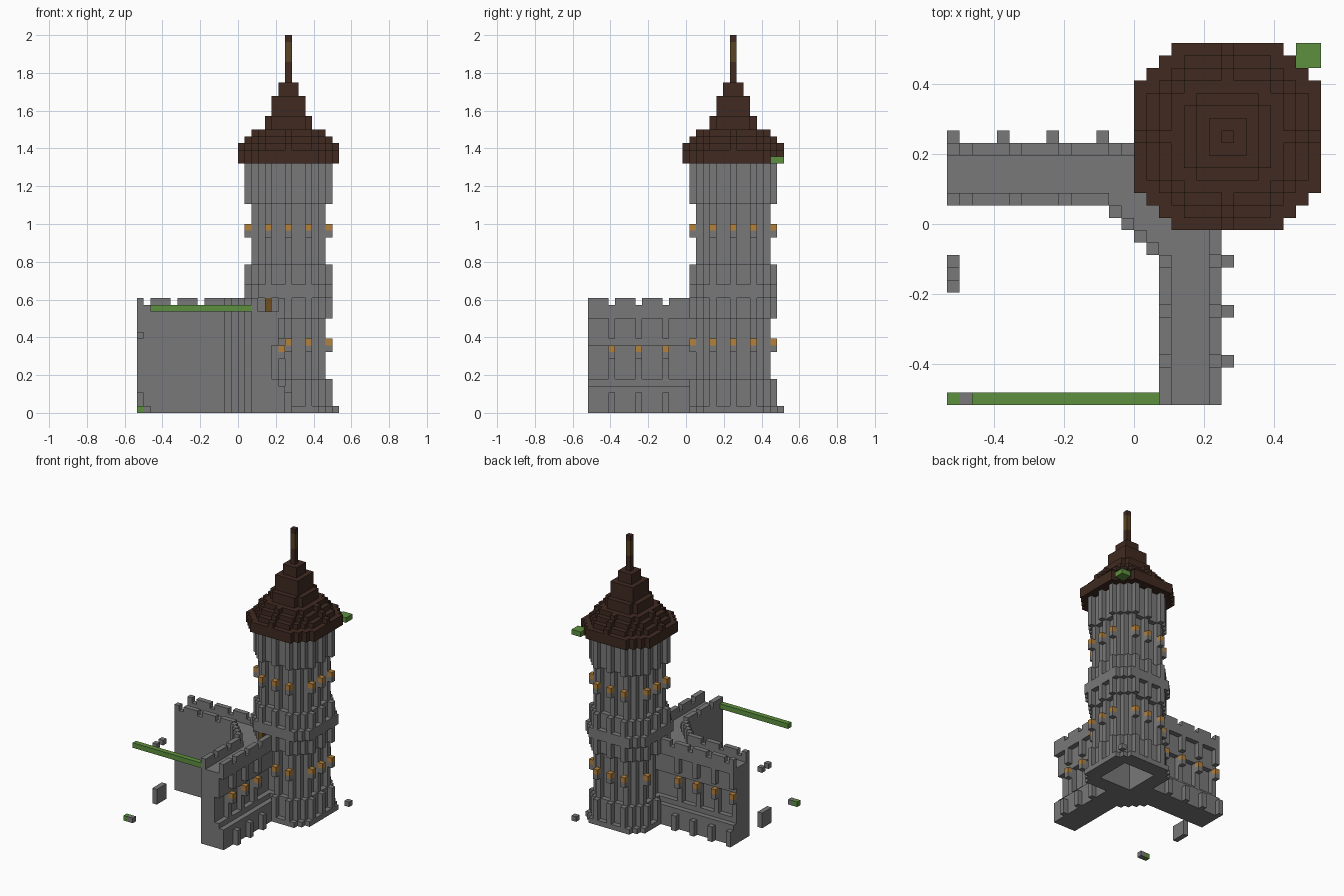
import bpy, bmesh
from mathutils import Vector

cube = bpy.data.objects.get("Cube")
if cube:
    bpy.data.objects.remove(cube, do_unlink=True)

U = 2 / 56                      # block size
ORIGIN = Vector((-15, -14.5, 0))
CX, CY = 22, 21                 # tower axis block
COLOURS = {
    "stone grey": (0.19, 0.19, 0.19),
    "roof brown": (0.05, 0.023, 0.015),
    "spire wood": (0.10, 0.055, 0.018),
    "lantern amber": (0.45, 0.22, 0.045),
    "leaf green": (0.11, 0.28, 0.05),
    "door wood": (0.16, 0.08, 0.015),
}
PART_COLOUR = {
    "tower": "stone grey", "roof": "roof brown", "spire": "roof brown",
    "spire_band": "spire wood", "tower_lanterns": "lantern amber",
    "left_wall": "stone grey", "side_wall": "stone grey",
    "corner_steps": "stone grey", "wall_lanterns": "lantern amber",
    "door": "door wood", "loose_stones": "stone grey", "greenery": "leaf green",
}
cells = {}                      # block position -> part name


def box(part, xs, ys, zs):
    """Fill a box of blocks; each range is (start, end)."""
    for i in range(*xs):
        for j in range(*ys):
            for k in range(*zs):
                cells[i, j, k] = part


def plan(part, zs, inside):
    """Extrude a tower floor plan given as a rule on offsets from the axis."""
    for dx in range(-7, 8):
        for dy in range(-7, 8):
            if inside(abs(dx), abs(dy)):
                box(part, (CX + dx, CX + dx + 1), (CY + dy, CY + dy + 1), zs)


def shaft(a, b):
    """Hollow square core with three pillars on each side."""
    big, small = max(a, b), min(a, b)
    return big == 4 or (big == 5 and small in (0, 3))


def piers(a, b):
    big, small = max(a, b), min(a, b)
    return big == 4 or (big == 5 and small < 5) or (big == 6 and small in (0, 3))


def ring(a, b):
    return 3 < max(a, b) <= 6 and a + b <= 10


def bracket(a, b):
    return max(a, b) == 6 and min(a, b) in (0, 3)


# Curtain walls, both built from one section running towards the tower
def wall(part, start, length, pier_at, gaps, inner_end, swap):
    def put(name, along, across, zs):
        across = (start + across[0], start + across[1])
        box(name, across if swap else along, along if swap else across, zs)

    full = (0, length)
    put(part, full, (0, 3), (0, 15))        # body
    put(part, full, (3, 5), (0, 4))         # base course
    put(part, full, (3, 4), (4, 5))
    put(part, full, (3, 4), (10, 15))       # jettied top
    put(part, full, (4, 5), (14, 16))       # outer parapet
    put(part, (0, inner_end), (0, 1), (15, 16))
    for n in pier_at:
        at = (n, n + 1)
        put(part, at, (5, 6), (0, 3))
        put(part, at, (3, 4), (5, 10))
        put(part, at, (4, 5), (8, 9))
        put("wall_lanterns", at, (4, 5), (9, 10))
        put(part, at, (4, 5), (11, 14))
    for n in range(length):                 # merlons
        if n not in gaps:
            put(part, (n, n + 1), (4, 5), (16, 17))
            if n < inner_end:
                put(part, (n, n + 1), (0, 1), (16, 17))


wall("side_wall", 16, 18, (0, 4, 8, 12), (1, 5, 9, 13), 13, False)
wall("left_wall", 17, 17, (3, 7, 11), (3, 7, 11), 12, True)

# Stepped fill in the inner corner
for n in range(4):
    box("corner_steps", (13 + n, 17), (15 - n, 16 - n), (0, 15))
    box("corner_steps", (13 + n, 14 + n), (15 - n, 16 - n), (15, 17))
box("corner_steps", (16, 18), (15, 17), (0, 15))

# Tower, bottom to top
plan("tower", (0, 1), ring)
plan("tower", (1, 5), piers)
plan("tower", (5, 14), shaft)
plan("tower", (14, 17), piers)
plan("tower", (17, 19), ring)
plan("tower", (19, 22), piers)
plan("tower", (22, 31), shaft)
plan("tower", (31, 37), piers)

# Lanterns on brackets; low ones are left out where the walls join
for low in (9, 26):
    for dx in range(-6, 7):
        for dy in range(-6, 7):
            if not bracket(abs(dx), abs(dy)):
                continue
            joined = (dx == -6 and dy <= 0) or (dy == -6 and dx < 0)
            if low == 9 and joined:
                continue
            x, y = CX + dx, CY + dy
            box("tower", (x, x + 1), (y, y + 1), (low, low + 1))
            box("tower_lanterns", (x, x + 1), (y, y + 1), (low + 1, low + 2))

# Door from the wall walk
box("door", (19, 20), (15, 16), (15, 17))

# Stepped roof: radius and height of each tier
z = 37
for r, h in ((7, 2), (6, 1), (5, 1), (4, 1), (3, 2), (2, 3), (1, 2)):
    plan("roof", (z, z + h), lambda a, b: a * a + b * b <= r * r + 2.3 * r)
    z += h
for name, zs in (("spire", (49, 56)), ("spire_band", (52, 55))):
    box(name, (CX, CX + 1), (CY, CY + 1), zs)

# Detached blocks
box("greenery", (2, 17), (0, 1), (15, 16))
box("greenery", (0, 1), (0, 1), (0, 1))
box("greenery", (28, 30), (27, 29), (37, 38))
plan("roof", (37, 39), lambda a, b: a * a + b * b <= 65)
box("loose_stones", (1, 2), (0, 1), (0, 1))
box("loose_stones", (29, 30), (28, 29), (0, 1))
box("loose_stones", (0, 1), (9, 12), (0, 3))
for j in (9, 11):
    box("loose_stones", (0, 1), (j, j + 1), (11, 12))

# Materials
materials = {}
for name, rgb in COLOURS.items():
    mat = bpy.data.materials.new(name)
    mat.use_nodes = True
    mat.diffuse_color = (*rgb, 1)
    shader = mat.node_tree.nodes["Principled BSDF"]
    shader.inputs["Base Color"].default_value = (*rgb, 1)
    shader.inputs["Roughness"].default_value = 0.9
    materials[name] = mat

# Turn blocks into meshes, keeping exposed faces only
AXES = [Vector(v) for v in ((1, 0, 0), (0, 1, 0), (0, 0, 1))]
for part, colour in PART_COLOUR.items():
    bm = bmesh.new()
    for cell, owner in cells.items():
        if owner != part:
            continue
        centre = Vector(cell) + Vector((0.5, 0.5, 0.5)) + ORIGIN
        for n in range(3):
            for sign in (-1, 1):
                out = AXES[n] * sign
                if tuple(int(c + o) for c, o in zip(cell, out)) in cells:
                    continue
                s, t = AXES[(n + 1) % 3] / 2, AXES[(n + 2) % 3] / 2 * sign
                mid = centre + out / 2
                bm.faces.new([bm.verts.new(p * U) for p in
                              (mid - s - t, mid + s - t, mid + s + t, mid - s + t)])
    bmesh.ops.remove_doubles(bm, verts=bm.verts, dist=U / 100)
    mesh = bpy.data.meshes.new(part)
    bm.to_mesh(mesh)
    bm.free()
    mesh.materials.append(materials[colour])
    bpy.context.collection.objects.link(bpy.data.objects.new(part, mesh))
